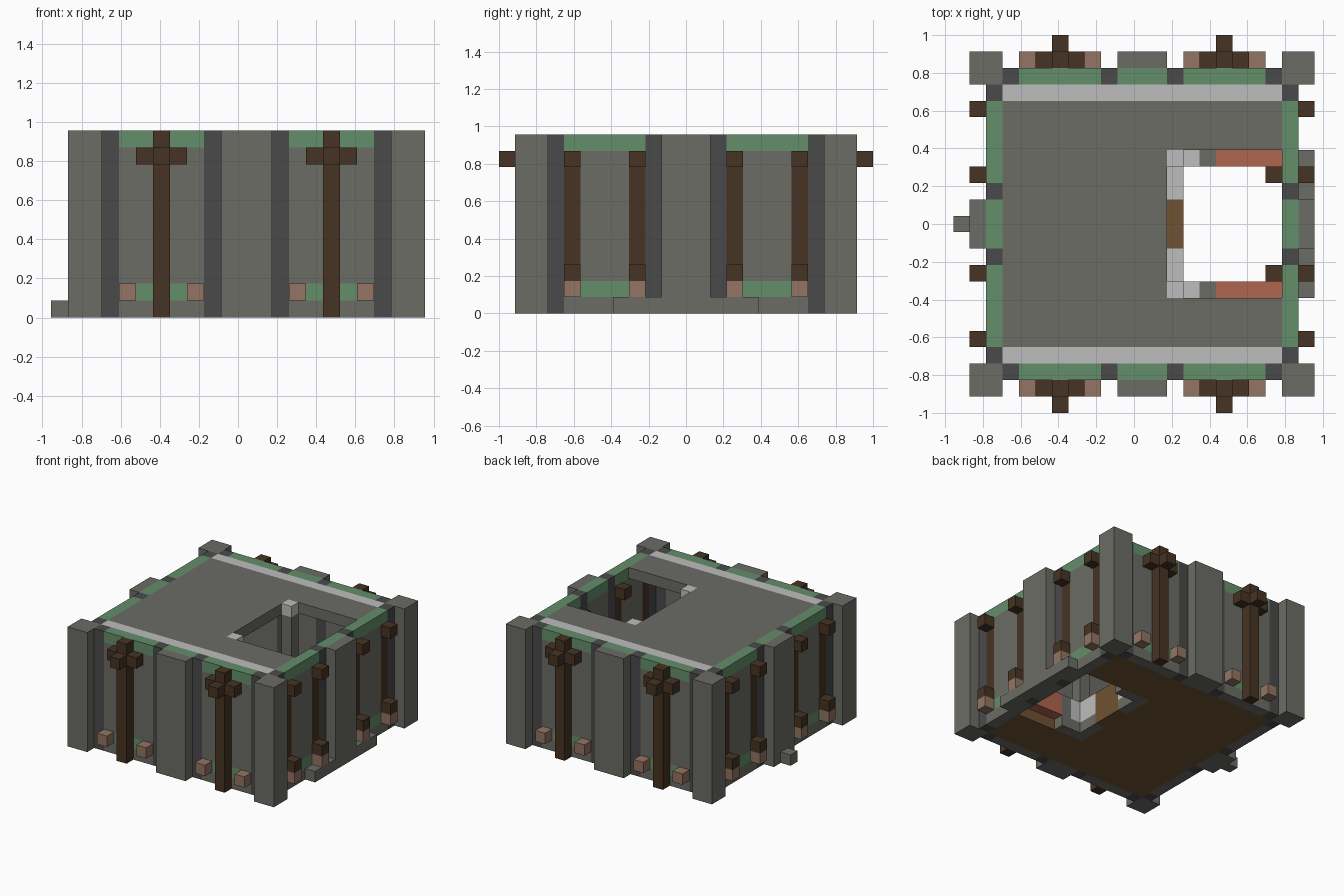
import bpy
import bmesh

U = 2 / 23          # one block
SPAN = 23           # block count used for mirroring

cube = bpy.data.objects.get("Cube")
if cube:
    bpy.data.objects.remove(cube, do_unlink=True)


def srgb(r, g, b):
    return [((c / 255 + 0.055) / 1.055) ** 2.4 for c in (r, g, b)] + [1]


def material(name, *rgb):
    m = bpy.data.materials.new(name)
    m.use_nodes = True
    m.diffuse_color = srgb(*rgb)
    m.node_tree.nodes["Principled BSDF"].inputs["Base Color"].default_value = srgb(*rgb)
    return m


STONE = material("stone grey", 107, 108, 101)
DARK = material("dark stone", 74, 74, 75)
GREEN = material("moss green", 100, 142, 107)
WOOD = material("dark wood", 70, 51, 35)
PLANK = material("plank brown", 110, 82, 50)
PINK = material("dusty pink", 147, 117, 99)
LIGHT = material("light grey", 190, 190, 190)
CLAY = material("clay orange", 176, 100, 78)


def blocks(name, mat, *boxes, mirror="xy"):
    """Boxes in block units (x0, x1, y0, y1, z0, z1), mirrored on the given axes."""
    todo = set(boxes)
    if "x" in mirror:
        todo |= {(SPAN - b[1], SPAN - b[0], *b[2:]) for b in todo}
    if "y" in mirror:
        todo |= {(*b[:2], SPAN - b[3], SPAN - b[2], *b[4:]) for b in todo}
    bm = bmesh.new()
    for x0, x1, y0, y1, z0, z1 in sorted(todo):
        for v in bmesh.ops.create_cube(bm, size=1)["verts"]:
            v.co.x = ((x0 + x1) / 2 + v.co.x * (x1 - x0) - 11) * U
            v.co.y = ((y0 + y1) / 2 + v.co.y * (y1 - y0) - 11.5) * U
            v.co.z = ((z0 + z1) / 2 + v.co.z * (z1 - z0)) * U
    me = bpy.data.meshes.new(name)
    bm.to_mesh(me)
    bm.free()
    me.materials.append(mat)
    ob = bpy.data.objects.new(name, me)
    bpy.context.collection.objects.link(ob)


# Corner towers and the buttress in the middle of every side
blocks("corner_towers", STONE, (1, 3, 1, 3, 0, 11))
blocks("buttresses", STONE, (10, 13, 1, 2, 0, 11), (1, 2, 10, 13, 0, 11))

# Dark columns dividing the bays
blocks("dark_columns", DARK,
       (3, 4, 2, 3, 0, 11), (9, 10, 2, 3, 0, 11),
       (2, 3, 3, 4, 0, 11), (2, 3, 9, 10, 0, 11))

# Wall panels with moss bands at the foot and the top
blocks("wall_panels", STONE,
       (4, 9, 2, 3, 0, 1), (4, 9, 2, 3, 2, 10), (10, 13, 2, 3, 0, 10),
       (2, 3, 4, 9, 0, 1), (2, 3, 5, 8, 2, 10), (2, 3, 10, 13, 0, 10))
blocks("moss_bands", GREEN,
       (4, 9, 2, 3, 1, 2), (4, 9, 2, 3, 10, 11), (10, 13, 2, 3, 10, 11),
       (2, 3, 4, 9, 1, 2), (2, 3, 4, 9, 10, 11), (2, 3, 10, 13, 10, 11))

# Timber crosses on front and back
blocks("timber_crosses", WOOD,
       (6, 7, 1, 2, 0, 11), (5, 6, 1, 2, 9, 10), (7, 8, 1, 2, 9, 10),
       (6, 7, 0, 1, 9, 10))

# Side posts set into the wall, with beam ends passing through
blocks("side_posts", WOOD, (2, 3, 4, 5, 2, 10), (2, 3, 8, 9, 2, 10))
blocks("beam_ends", WOOD,
       (1, 2, 4, 5, 9, 10), (1, 2, 8, 9, 9, 10), (3, 4, 8, 9, 9, 10),
       (1, 2, 4, 5, 2, 3), (1, 2, 8, 9, 2, 3))

# Small pink foot blocks
blocks("foot_blocks", PINK,
       (4, 5, 1, 2, 1, 2), (8, 9, 1, 2, 1, 2),
       (1, 2, 4, 5, 1, 2), (1, 2, 8, 9, 1, 2))

# Steps outside the two side walls
blocks("west_step", STONE, (0, 1, 11, 12, 0, 1), mirror="")
blocks("east_step", STONE, (21, 22, 7, 10, 0, 1), mirror="y")

# Roof with a rectangular opening, edged by light strips
blocks("roof", STONE, (3, 13, 4, 19, 10, 11), (13, 20, 4, 7, 10, 11), mirror="y")
blocks("roof_strips", LIGHT, (3, 20, 3, 4, 10, 11), mirror="y")

# Plank floor, open below the roof opening
blocks("floor", PLANK, (3, 13, 3, 20, 0, 1), (13, 20, 3, 7, 0, 1),
       (13, 14, 10, 13, 0, 1), mirror="y")
blocks("floor_corners", STONE, (13, 14, 7, 10, 0, 1), (14, 16, 7, 8, 0, 1), mirror="y")

# Low surround of the opening and its capped pillars
blocks("surround_light", LIGHT, (13, 14, 8, 10, 1, 3), (14, 15, 7, 8, 1, 3), mirror="y")
blocks("surround_stone", STONE, (15, 16, 7, 8, 1, 3), mirror="y")
blocks("surround_clay", CLAY, (16, 20, 7, 8, 1, 3), mirror="y")
blocks("surround_planks", PLANK, (13, 14, 10, 13, 1, 3), mirror="")
blocks("inner_pillars", STONE, (13, 14, 7, 8, 1, 10), mirror="y")
blocks("pillar_caps", LIGHT, (13, 14, 7, 8, 10, 11), mirror="y")
